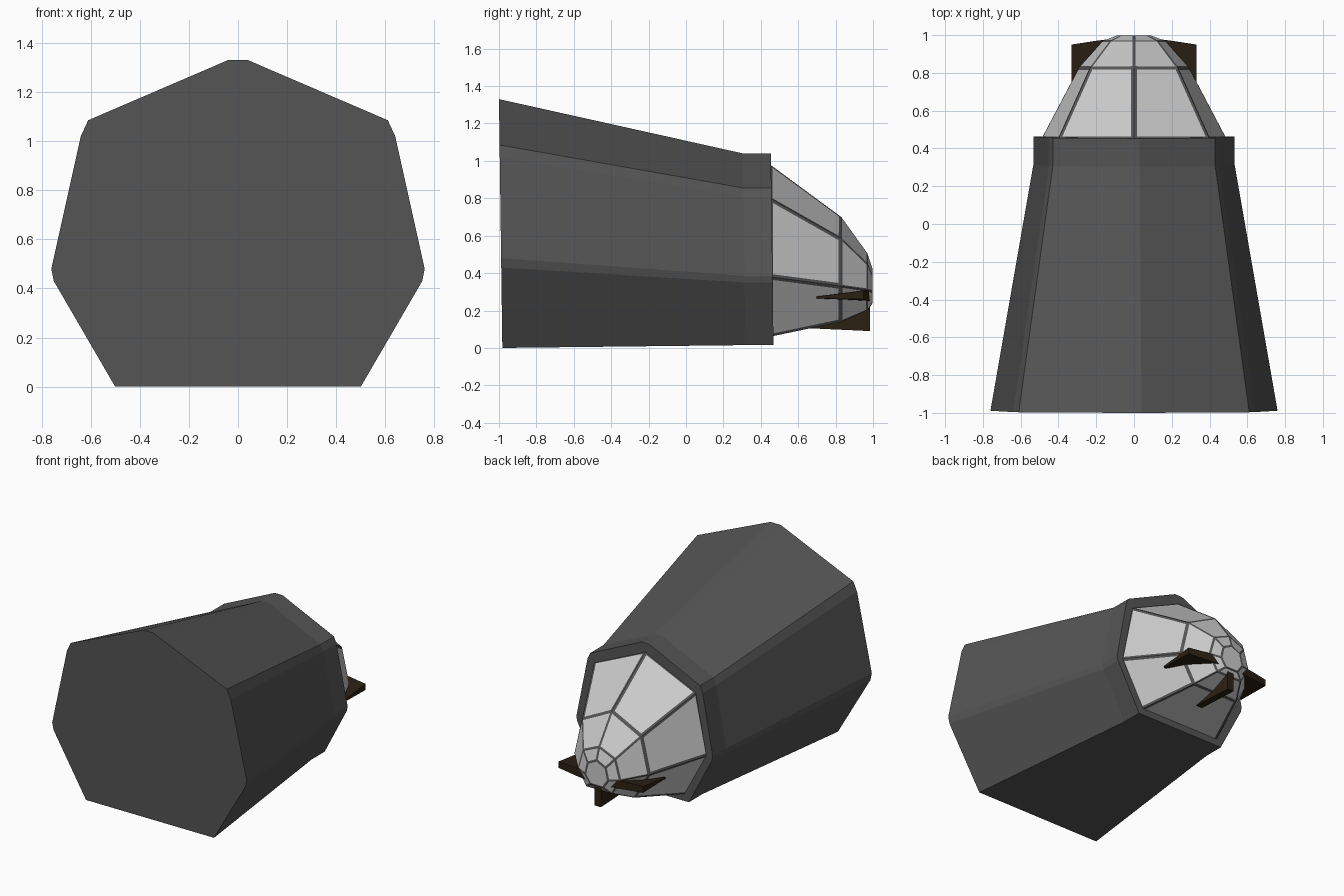
import bpy, bmesh

if "Cube" in bpy.data.objects:
    bpy.data.objects.remove(bpy.data.objects["Cube"])

def mat(name, c):
    m = bpy.data.materials.new(name)
    m.diffuse_color = (*c, 1)
    m.use_nodes = True
    m.node_tree.nodes["Principled BSDF"].inputs["Base Color"].default_value = m.diffuse_color
    return m

DARK = mat("dark_metal", (0.09, 0.09, 0.09))
PANE = mat("pane", (0.6, 0.6, 0.6))
BROWN = mat("dark_brown", (0.025, 0.015, 0.007))

def finish(bm, name, *mats):
    bmesh.ops.recalc_face_normals(bm, faces=bm.faces)
    me = bpy.data.meshes.new(name)
    bm.to_mesh(me)
    bm.free()
    for m in mats:
        me.materials.append(m)
    ob = bpy.data.objects.new(name, me)
    bpy.context.collection.objects.link(ob)
    return ob

def mirrored(half):
    """Half outline from top to bottom -> closed symmetric outline."""
    return half + [(-x, z) for x, z in reversed(half) if x > 0]

def loft(sections, lean=0.0):
    """Capped loft through (y, half outline) sections; lean shifts y at low z."""
    bm = bmesh.new()
    rings = [[bm.verts.new((x, y + lean * (1 - z / 1.33), z)) for x, z in mirrored(h)]
             for y, h in sections]
    n = len(rings[0])
    for a, b in zip(rings, rings[1:]):
        for i in range(n):
            j = (i + 1) % n
            bm.faces.new((a[i], a[j], b[j], b[i]))
    bm.faces.new(rings[0])
    bm.faces.new(rings[-1])
    return bm

# Tapered seven-sided fuselage with narrow bevelled corners and straight collar
front = [(0.04, 1.33), (0.61, 1.085), (0.64, 1.02), (0.76, 0.48), (0.75, 0.43), (0.5, 0.0)]
collar = [(0.03, 1.04), (0.43, 0.855), (0.45, 0.81), (0.533, 0.385), (0.525, 0.35), (0.35, 0.015)]
finish(loft([(-1.0, front), (0.3, collar), (0.45, collar)], 0.018), "fuselage", DARK)

# Glazed nose: each face is inset so rims become the frame bars
nose = loft([
    (0.45, [(0, 0.98), (0.40, 0.80), (0.49, 0.38), (0.32, 0.06)]),
    (0.83, [(0, 0.70), (0.23, 0.585), (0.29, 0.33), (0.18, 0.14)]),
    (0.97, [(0, 0.505), (0.125, 0.45), (0.165, 0.31), (0.10, 0.20)]),
    (0.998, [(0, 0.42), (0.07, 0.385), (0.09, 0.30), (0.05, 0.24)])])
nose.normal_update()
bmesh.ops.recalc_face_normals(nose, faces=nose.faces)
panes = list(nose.faces)
for f in panes:
    width = 0.008 if f.calc_center_median().y > 0.9 else 0.016
    bmesh.ops.inset_individual(nose, faces=[f], thickness=width, use_even_offset=True)
for f in panes:
    f.material_index = 1
finish(nose, "glazed_nose", DARK, PANE)

# Side blades: thin wedges, thick at the tip of the nose
def blade(side):
    bm = bmesh.new()
    plan = [(0.08, 0.66, 0.262, 0.27), (0.33, 0.70, 0.265, 0.275), (0.33, 0.95, 0.26, 0.305),
            (0.2, 0.97, 0.255, 0.31), (0.08, 0.985, 0.25, 0.31)]
    lo = [bm.verts.new((side * x, y, a)) for x, y, a, b in plan]
    hi = [bm.verts.new((side * x, y, b)) for x, y, a, b in plan]
    bm.faces.new(lo)
    bm.faces.new(hi)
    for i in range(5):
        j = (i + 1) % 5
        bm.faces.new((lo[i], lo[j], hi[j], hi[i]))
    return bm

for side, label in ((-1, "left"), (1, "right")):
    finish(blade(side), label + "_blade", BROWN)

# Lower fin under the nose
finish(loft([(0.66, [(0.025, 0.20), (0.025, 0.105)]),
             (0.985, [(0.025, 0.26), (0.025, 0.09)])]), "lower_fin", BROWN)
